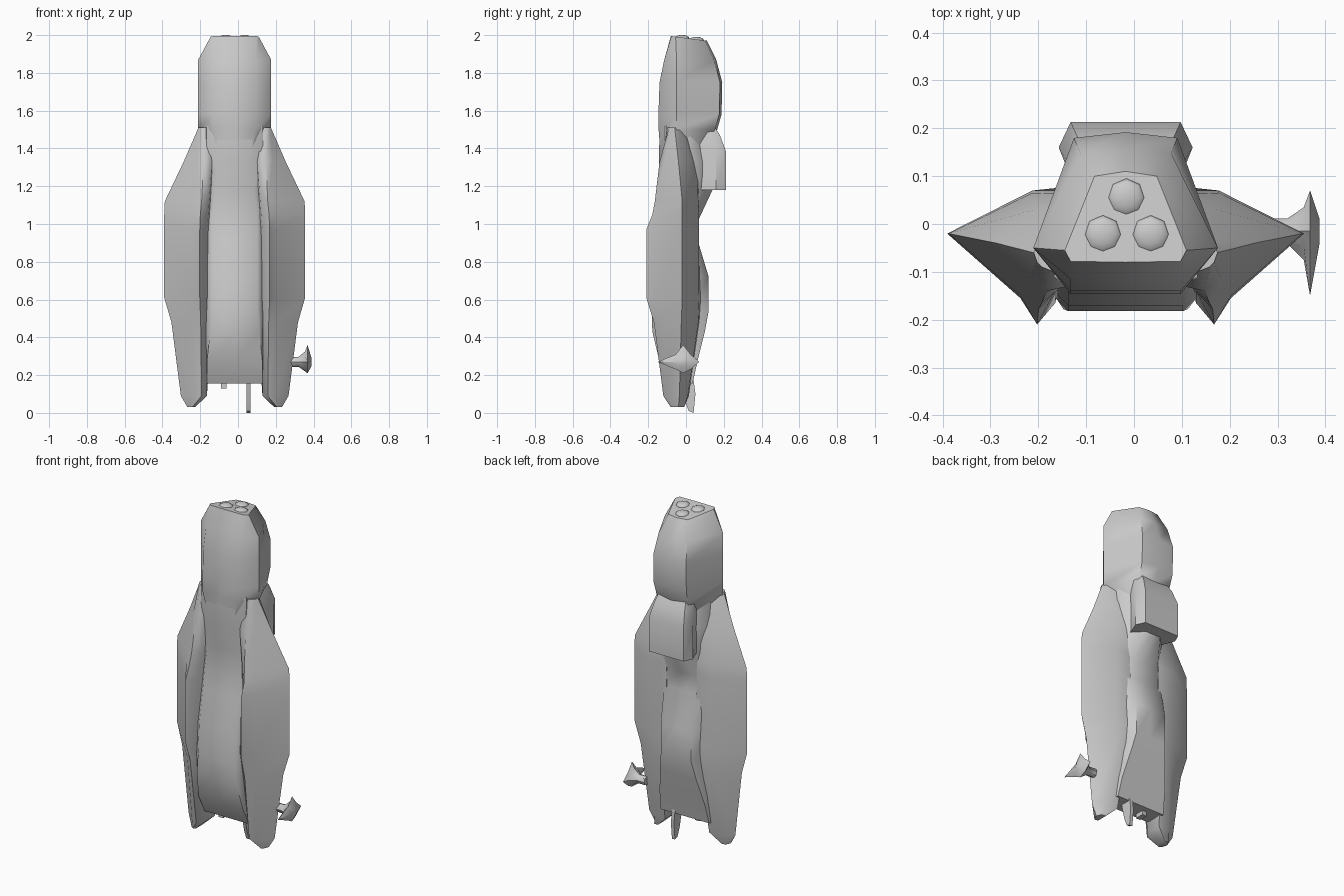
import bpy, bmesh, math

CX = -0.0175  # hull centreline


def finish(name, bm, angle=55):
    bmesh.ops.remove_doubles(bm, verts=bm.verts, dist=1e-5)
    bmesh.ops.recalc_face_normals(bm, faces=bm.faces)
    me = bpy.data.meshes.new(name)
    bm.to_mesh(me)
    bm.free()
    ob = bpy.data.objects.new(name, me)
    bpy.context.collection.objects.link(ob)
    bpy.ops.object.select_all(action='DESELECT')
    bpy.context.view_layer.objects.active = ob
    ob.select_set(True)
    bpy.ops.object.shade_smooth_by_angle(angle=math.radians(angle))
    return ob


def loft(name, rings, angle=55):
    bm = bmesh.new()
    loops = [[bm.verts.new(p) for p in r] for r in rings]
    n = len(loops[0])
    for a, b in zip(loops, loops[1:]):
        for i in range(n):
            j = (i + 1) % n
            bm.faces.new((a[i], a[j], b[j], b[i]))
    bm.faces.new(loops[0])
    bm.faces.new(loops[-1])
    return finish(name, bm, angle)


def mirrored(z, half, tilt=0):
    """Half outline from front centre to back centre, mirrored across the centreline."""
    full = half + [(-x, y) for x, y in half[-2:0:-1]]
    return [(CX + x, y, z - tilt * (y + 0.08)) for x, y in full]


# head: (z, front y, side x, side y, back half width, back y)
head = [(1.30, -.13, .10, -.05, .05, .08), (1.50, -.145, .193, -.05, .105, .165),
        (1.58, -.146, .193, -.05, .108, .188), (1.75, -.14, .193, -.05, .108, .192),
        (1.87, -.115, .193, -.05, .095, .16)]
rings = []
for z, f, sx, sy, bx, b in head:
    fx = .07 if z < 1.4 else .115
    rings.append(mirrored(z, [(0, f), (fx, f), (sx, sy), (bx, b - .012), (0, b)]))
rings.append(mirrored(1.995, [(0, -.08), (.115, -.078), (.127, -.055), (.065, .10), (0, .11)], .13))
loft("head", rings)

# centre hull: (z, front y, front half width, back half width, back y)
hull = [(.155, -.08, .147, .16, .035), (.27, -.14, .147, .15, .06), (.43, -.178, .13, .12, .10),
        (.54, -.182, .12, .10, .12), (.72, -.17, .12, .10, .12), (.92, -.135, .12, .12, .06),
        (1.03, -.12, .12, .09, .07), (1.18, -.12, .10, .05, .14), (1.33, -.143, .08, .06, .15),
        (1.52, -.14, .10, .06, .10)]
loft("hull", [mirrored(z, [(0, f), (fw, f), (.15, f + .03), (.165 if z < 1.4 else .14, .02), (bw, b), (0, b)])
              for z, f, fw, bw, b in hull])

# back hump
hump = [(1.18, .115, .14, .213), (1.38, .115, .14, .213), (1.47, .10, .12, .18), (1.55, .08, .10, .13)]
loft("back_hump", [mirrored(z, [(0, .06), (.10, .06), (sx, b - .053), (bx, b), (0, b)])
                   for z, bx, sx, b in hump], 45)

# side pods: inner front, ridge, shoulder, outer edge, outer back, inner back
pod = [
    (.03, [(.21, -.07), (.225, -.08), (.24, -.07), (.25, -.04), (.235, -.01), (.21, -.01)]),
    (.09, [(.147, -.08), (.175, -.12), (.21, -.11), (.285, -.035), (.22, .01), (.147, .015)]),
    (.48, [(.147, -.14), (.18, -.17), (.22, -.14), (.335, -.025), (.19, .065), (.12, .07)]),
    (.61, [(.147, -.165), (.185, -.21), (.22, -.155), (.373, -.02), (.195, .07), (.10, .08)]),
    (.97, [(.147, -.14), (.185, -.21), (.22, -.155), (.373, -.02), (.195, .07), (.10, .065)]),
    (1.05, [(.14, -.135), (.182, -.178), (.22, -.15), (.373, -.02), (.195, .07), (.10, .065)]),
    (1.12, [(.135, -.13), (.175, -.165), (.22, -.135), (.37, -.02), (.195, .065), (.09, .07)]),
    (1.33, [(.12, -.13), (.165, -.14), (.20, -.115), (.27, -.04), (.19, .03), (.07, .06)]),
    (1.51, [(.15, -.10), (.175, -.09), (.185, -.08), (.192, -.06), (.18, -.035), (.12, .0)])]
for side, s in (("left", -1), ("right", 1)):
    loft("side_pod_" + side, [[(CX + s * x, y, z) for x, y in pts] for z, pts in pod])

# three flattened domes on the nose
for i, (x, y) in enumerate([(-.016, .055), (-.065, -.022), (.035, -.022)]):
    bpy.ops.mesh.primitive_uv_sphere_add(segments=8, ring_count=6, radius=.04,
                                         location=(x, y, 1.984 - .13 * (y + .03)))
    dome = bpy.context.object
    dome.name = f"nose_dome_{i + 1}"
    dome.scale.z = .45
    bpy.ops.object.shade_smooth_by_angle(angle=math.radians(60))


# side antenna: stub flaring to a four-pointed star dish
def star(x, r, tips):
    pts = []
    for i in range(8):
        a = i * math.pi / 4
        d = tips[i // 2] if i % 2 == 0 else r
        pts.append((x, -.015 + d * math.cos(a), .27 + d * math.sin(a)))
    return pts


loft("side_antenna", [star(.27, .026, [.026] * 4), star(.32, .026, [.026] * 4),
                      star(.355, .048, [.05, .055, .06, .05]),
                      star(.368, .056, [.085, .09, .135, .06]),
                      star(.388, .02, [.025, .025, .025, .025])], 40)


# small fittings under the tail
def plate(name, x0, x1, outline):
    loft(name, [[(x, y, z) for y, z in outline] for x in (x0, x1)], 30)


plate("tail_fin", .045, .065, [(-.04, .21), (.035, .21), (.05, .1), (.04, 0), (.015, .01), (-.005, .06)])
plate("tail_stub", -.09, -.06, [(-.055, .20), (.0, .20), (.0, .13), (-.055, .13)])
